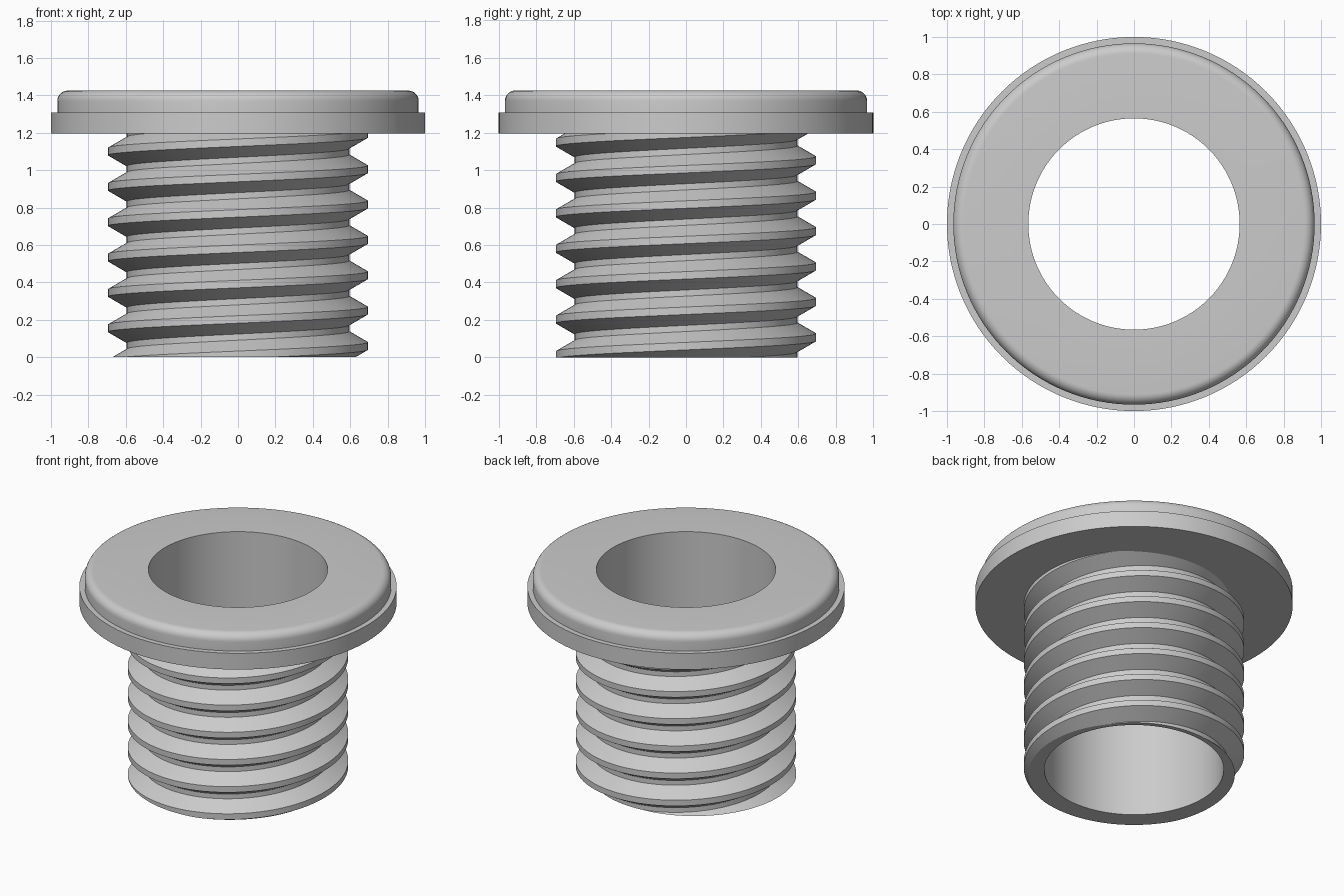
import bpy, bmesh, math

if "Cube" in bpy.data.objects:
    bpy.data.objects.remove(bpy.data.objects["Cube"], do_unlink=True)

SEGS = 128
BORE = 0.565          # inner radius
ROOT, CREST = 0.595, 0.695
PITCH = 0.189
FLANGE_Z, STEP_Z, TOP_Z = 1.195, 1.308, 1.425

grey = bpy.data.materials.new("plain grey")
grey.use_nodes = True
colour = (0.6, 0.6, 0.6, 1)
grey.diffuse_color = colour
grey.node_tree.nodes["Principled BSDF"].inputs["Base Color"].default_value = colour


def finish(name, bm):
    mesh = bpy.data.meshes.new(name)
    bm.to_mesh(mesh)
    bm.free()
    mesh.materials.append(grey)
    obj = bpy.data.objects.new(name, mesh)
    bpy.context.collection.objects.link(obj)
    bpy.ops.object.select_all(action="DESELECT")
    obj.select_set(True)
    bpy.context.view_layer.objects.active = obj
    bpy.ops.object.shade_smooth_by_angle(angle=math.radians(30))
    return obj


def polar(r, angle, z):
    return (r * math.cos(angle), r * math.sin(angle), z)


def grid_faces(bm, rows):
    for a, b in zip(rows, rows[1:]):
        for k in range(len(a) - 1):
            bm.faces.new((a[k], b[k], b[k + 1], a[k + 1]))


# Flange with rounded upper lip, and the smooth bore through the middle
rim, fillet = 0.966, 0.055
profile = [(BORE, FLANGE_Z), (1, FLANGE_Z), (1, STEP_Z), (rim, STEP_Z)]
for i in range(9):
    t = i / 8 * math.pi / 2
    profile.append((rim - fillet + fillet * math.cos(t),
                    TOP_Z - fillet + fillet * math.sin(t)))
profile += [(BORE, TOP_Z), (BORE, 0)]
bm = bmesh.new()
rows = [[bm.verts.new(polar(r, 2 * math.pi * i / SEGS, z)) for r, z in profile]
        for i in range(SEGS)]
grid_faces(bm, rows + rows[:1])
finish("flange_and_bore", bm)

# Helical screw thread: crest, flank, root, flank, swept up the shank
section = [(CREST, 0.04), (CREST, 0.08), (ROOT, 0.138), (ROOT, 0.171),
           (CREST, 0.04 + PITCH)]
bm = bmesh.new()
rows = []
for i in range(-2 * SEGS, 7 * SEGS + 1):
    angle = 2 * math.pi * i / SEGS
    rows.append([bm.verts.new(polar(r, angle, z + PITCH * i / SEGS))
                 for r, z in section])
grid_faces(bm, rows)
bmesh.ops.remove_doubles(bm, verts=bm.verts[:], dist=1e-5)

# Trim the thread flat at the base and just inside the flange
for z, below in ((0, True), (FLANGE_Z + 0.03, False)):
    bmesh.ops.bisect_plane(bm, geom=bm.verts[:] + bm.edges[:] + bm.faces[:],
                           dist=1e-6, plane_co=(0, 0, z), plane_no=(0, 0, 1),
                           clear_inner=below, clear_outer=not below)

# Close the base with a flat ring running in to the bore
base = [e for e in bm.edges
        if e.is_boundary and all(abs(v.co.z) < 1e-4 for v in e.verts)]
ring = bmesh.ops.extrude_edge_only(bm, edges=base)["geom"]
for v in (g for g in ring if isinstance(g, bmesh.types.BMVert)):
    v.co = polar(BORE, math.atan2(v.co.y, v.co.x), 0)
bm.normal_update()
for f in bm.faces:
    if f.normal.z > 0.99 and all(abs(v.co.z) < 1e-4 for v in f.verts):
        f.normal_flip()
finish("threaded_shank", bm)
